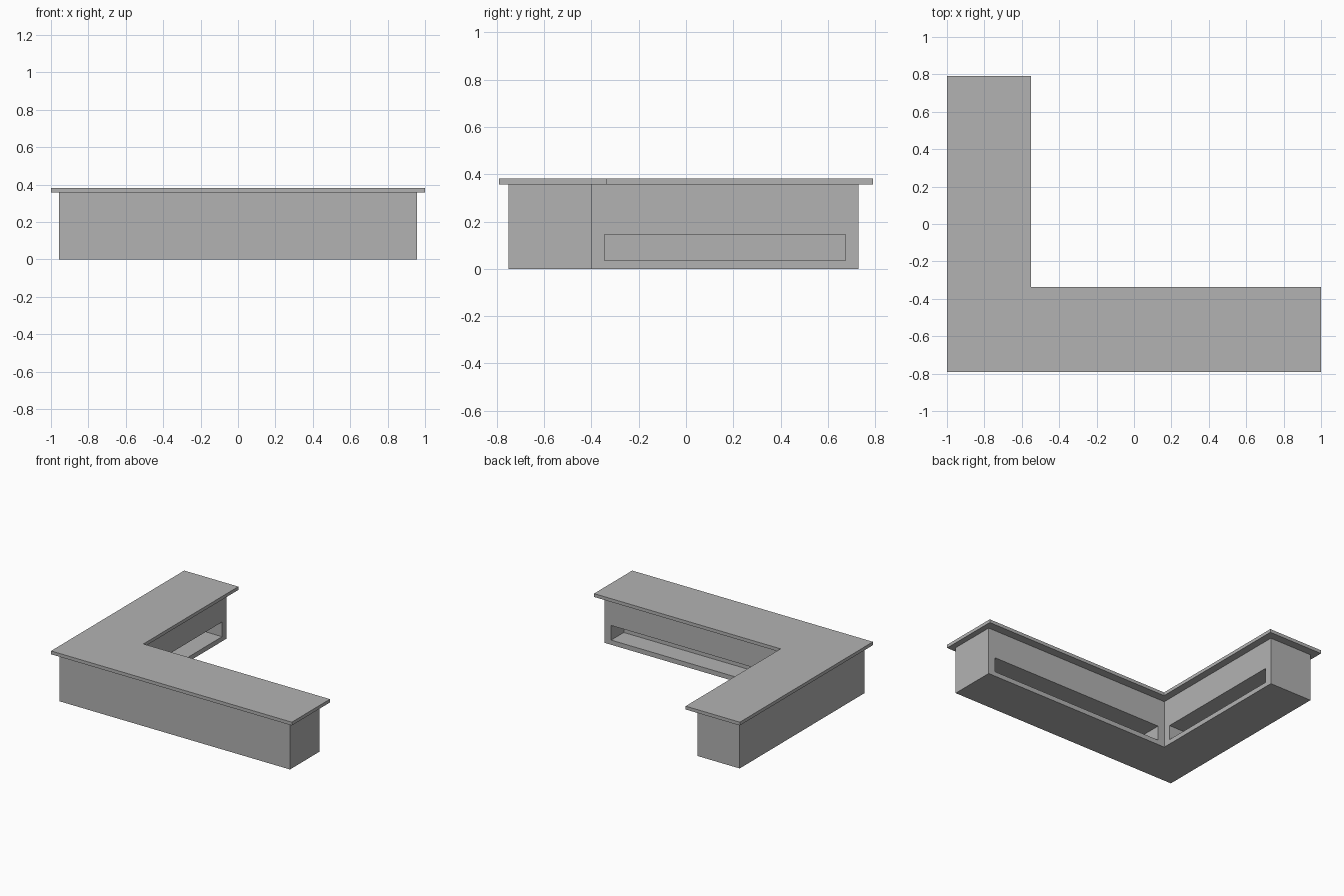
import bpy
import bmesh
from mathutils import Vector

default = bpy.data.objects.get("Cube")
if default:
    bpy.data.objects.remove(default, do_unlink=True)

grey = bpy.data.materials.new("plain_grey")
grey.use_nodes = True
COLOUR = (0.448, 0.448, 0.448, 1.0)
grey.diffuse_color = COLOUR
grey.node_tree.nodes["Principled BSDF"].inputs["Base Color"].default_value = COLOUR


def l_prism(left, right, front, back, inner_x, inner_y, bottom, top):
    """L-shaped slab with its corner at left/front."""
    bm = bmesh.new()
    outline = [(left, front), (right, front), (right, inner_y),
               (inner_x, inner_y), (inner_x, back), (left, back)]
    base = bm.faces.new([bm.verts.new((x, y, bottom)) for x, y in outline])
    extruded = bmesh.ops.extrude_face_region(bm, geom=[base], use_keep_orig=True)
    lifted = [g for g in extruded["geom"] if isinstance(g, bmesh.types.BMVert)]
    bmesh.ops.translate(bm, verts=lifted, vec=(0, 0, top - bottom))
    bmesh.ops.recalc_face_normals(bm, faces=bm.faces)
    return bm


def add_object(name, bm):
    mesh = bpy.data.meshes.new(name)
    bm.to_mesh(mesh)
    bm.free()
    mesh.materials.append(grey)
    obj = bpy.data.objects.new(name, mesh)
    bpy.context.collection.objects.link(obj)
    return obj


# Counter body
INNER_X, INNER_Y, HEIGHT = -0.605, -0.40, 0.357
body = l_prism(-0.957, 0.957, -0.75, 0.73, INNER_X, INNER_Y, 0.0, HEIGHT)

# Long shelf niches sunk into the two inner faces
MARGIN, NICHE_LOW, NICHE_HIGH, DEPTH = 0.055, 0.035, 0.145, 0.15
body.normal_update()
inner_faces = []
for face in body.faces:
    centre, n = face.calc_center_median(), face.normal
    if (n.x > 0.9 and abs(centre.x - INNER_X) < 0.01) or \
       (n.y > 0.9 and abs(centre.y - INNER_Y) < 0.01):
        inner_faces.append(face)
for face in inner_faces:
    inward = Vector(face.normal) * -DEPTH
    bmesh.ops.inset_individual(body, faces=[face], thickness=MARGIN,
                               use_even_offset=True)
    for v in face.verts:
        v.co.z = NICHE_HIGH if v.co.z > HEIGHT / 2 else NICHE_LOW
    sunk = bmesh.ops.extrude_discrete_faces(body, faces=[face])["faces"][0]
    bmesh.ops.translate(body, verts=list(sunk.verts), vec=inward)
add_object("counter_body", body)

# Overhanging countertop
add_object("countertop", l_prism(-1.0, 1.0, -0.79, 0.79, -0.55, -0.337,
                                 HEIGHT, 0.382))
